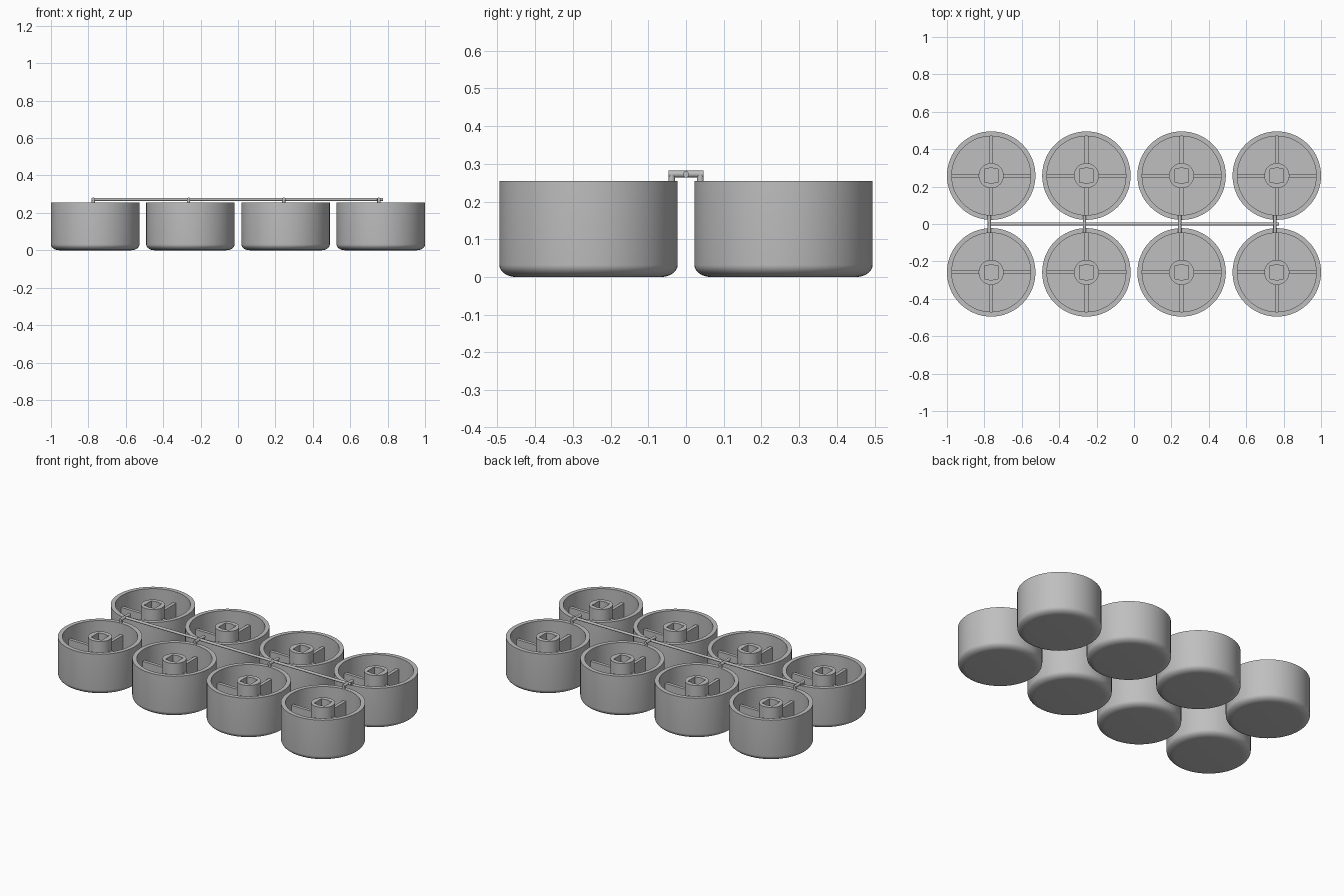
import bpy, bmesh, math
from mathutils import Vector

cube = bpy.data.objects.get("Cube")
if cube:
    bpy.data.objects.remove(cube, do_unlink=True)

grey = bpy.data.materials.new("plain_grey")
grey.use_nodes = True
grey.diffuse_color = (0.52, 0.52, 0.52, 1)
grey.node_tree.nodes["Principled BSDF"].inputs["Base Color"].default_value = (0.52, 0.52, 0.52, 1)

SIDES = 64
RADIUS, INNER, HEIGHT, FLOOR = 0.2365, 0.211, 0.255, 0.03
HUB, RIB_TOP, RIB_W = 0.067, 0.185, 0.02
PITCH_X, ROW_Y = 0.509, 0.2585


def finish(name, bm):
    bmesh.ops.recalc_face_normals(bm, faces=bm.faces)
    mesh = bpy.data.meshes.new(name)
    bm.to_mesh(mesh)
    bm.free()
    mesh.materials.append(grey)
    obj = bpy.data.objects.new(name, mesh)
    bpy.context.collection.objects.link(obj)
    bpy.ops.object.select_all(action='DESELECT')
    obj.select_set(True)
    bpy.context.view_layer.objects.active = obj
    bpy.ops.object.shade_smooth_by_angle(angle=math.radians(35))
    return obj


def ring(bm, radius_at, z):
    angles = [2 * math.pi * i / SIDES for i in range(SIDES)]
    return [bm.verts.new((radius_at(a) * math.cos(a), radius_at(a) * math.sin(a), z)) for a in angles]


def bridge(bm, a, b):
    for i in range(SIDES):
        j = (i + 1) % SIDES
        bm.faces.new((a[i], a[j], b[j], b[i]))


def box(bm, lo, hi):
    lo, hi = Vector(lo), Vector(hi)
    verts = bmesh.ops.create_cube(bm, size=1)["verts"]
    bmesh.ops.scale(bm, vec=hi - lo, verts=verts)
    bmesh.ops.translate(bm, vec=(lo + hi) / 2, verts=verts)


def tube(bm, a, b, r):
    a, b = Vector(a), Vector(b)
    verts = bmesh.ops.create_cone(bm, cap_ends=True, segments=16, radius1=r, radius2=r,
                                  depth=(b - a).length)["verts"]
    rot = (b - a).to_track_quat('Z', 'Y').to_matrix()
    bmesh.ops.rotate(bm, cent=(0, 0, 0), matrix=rot, verts=verts)
    bmesh.ops.translate(bm, vec=(a + b) / 2, verts=verts)


def socket_radius(a):
    # square socket with a shallow bulge at front and back
    c, s = abs(math.cos(a)), abs(math.sin(a))
    square = 0.036 / max(c, s)
    return max(square, 0.041) if c < 0.5 else square


# Cup shell: rounded underside, straight wall, flat rim, open inside
bm = bmesh.new()
profile = [(RADIUS - 0.045 + 0.045 * math.sin(t), 0.032 * (1 - math.cos(t)))
           for t in [math.pi / 2 * k / 8 for k in range(9)]]
profile += [(RADIUS, HEIGHT), (INNER, HEIGHT), (INNER, FLOOR)]
rings = [ring(bm, lambda a, r=r: r, z) for r, z in profile]
for lower, upper in zip(rings, rings[1:]):
    bridge(bm, lower, upper)
bm.faces.new(rings[0])
bm.faces.new(rings[-1])
cup = finish("cup", bm)

# Central hub with socket
bm = bmesh.new()
loops = [ring(bm, lambda a: HUB, FLOOR), ring(bm, lambda a: HUB, HEIGHT),
         ring(bm, socket_radius, HEIGHT), ring(bm, socket_radius, FLOOR)]
for k in range(4):
    bridge(bm, loops[k], loops[(k + 1) % 4])
hub = finish("hub", bm)

# Four ribs from hub to wall
bm = bmesh.new()
near, far, w = HUB - 0.003, INNER + 0.003, RIB_W / 2
for s in (-1, 1):
    ends = sorted((s * near, s * far))
    box(bm, (ends[0], -w, FLOOR), (ends[1], w, RIB_TOP))
    box(bm, (-w, ends[0], FLOOR), (w, ends[1], RIB_TOP))
ribs = finish("ribs", bm)

# Lay out two rows of four
columns = [(i - 1.5) * PITCH_X for i in range(4)]
places = [(x, y) for y in (-ROW_Y, ROW_Y) for x in columns]
for part in (cup, hub, ribs):
    for n, (x, y) in enumerate(places):
        obj = part if n == 0 else part.copy()
        if n:
            bpy.context.collection.objects.link(obj)
        obj.name = f"{part.name.split('_')[0]}_{n + 1}"
        obj.location = (x, y, 0)

# Long connecting rod with cross bars resting on the rims
bm = bmesh.new()
tube(bm, (-0.783, 0, 0.272), (0.775, 0, 0.272), 0.008)
finish("long_rod", bm)
for n, x in enumerate(columns):
    bm = bmesh.new()
    cx = x - 0.01
    tube(bm, (cx, -0.047, 0.273), (cx, 0.047, 0.273), 0.009)
    for s in (-1, 1):
        tube(bm, (cx, s * 0.038, HEIGHT - 0.005), (cx, s * 0.038, 0.273), 0.009)
    finish(f"cross_bar_{n + 1}", bm)
